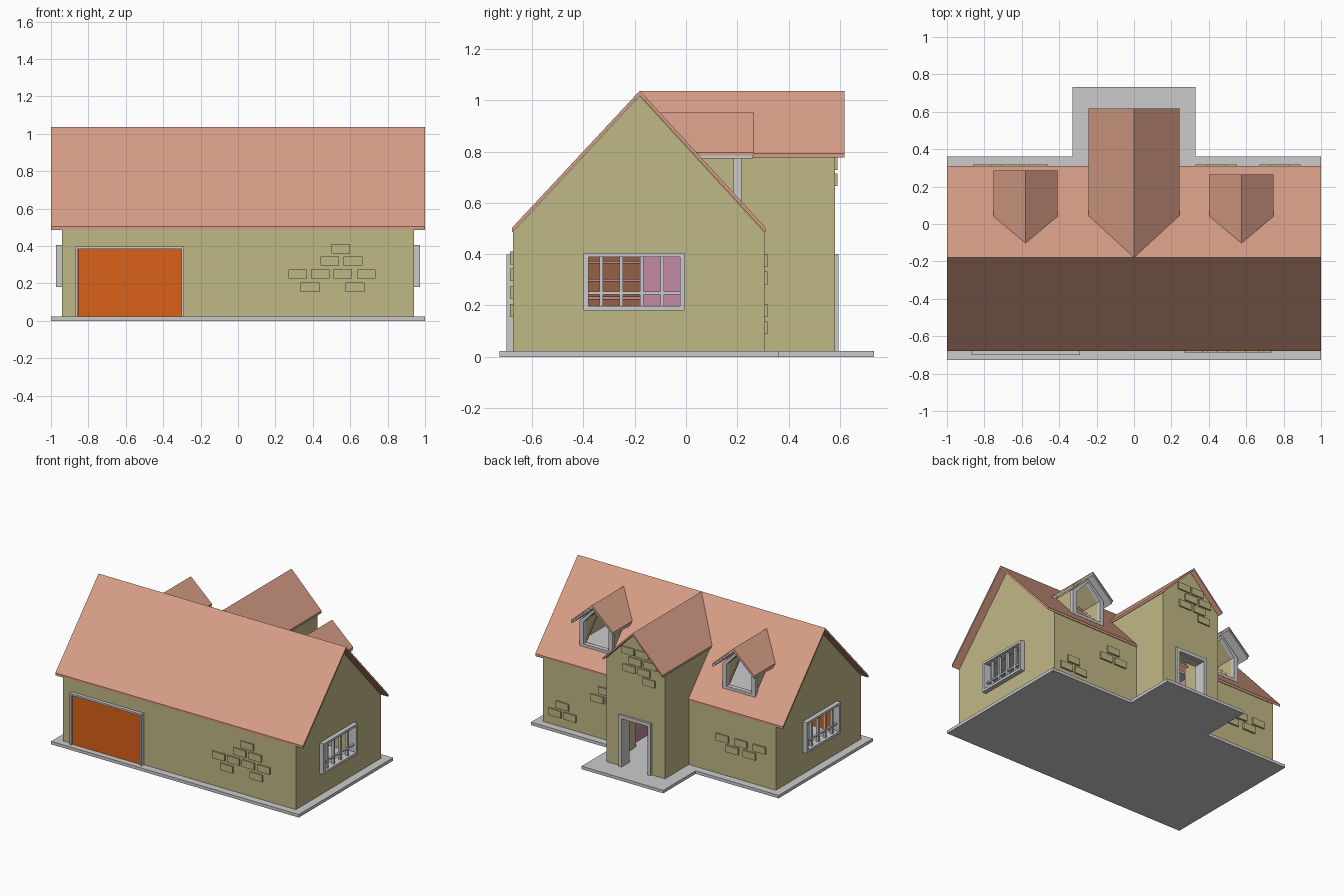
import bpy, bmesh

if "Cube" in bpy.data.objects:
    bpy.data.objects.remove(bpy.data.objects["Cube"])

def material(name, rgb):
    m = bpy.data.materials.new(name)
    m.diffuse_color = (*rgb, 1)
    m.use_nodes = True
    m.node_tree.nodes["Principled BSDF"].inputs["Base Color"].default_value = m.diffuse_color
    return m

TAN = material("plaster", (0.53, 0.48, 0.24))
ROOF = material("roof_tile", (0.68, 0.34, 0.24))
ORANGE = material("garage_orange", (0.70, 0.12, 0.01))
PINK = material("pink_plaster", (0.55, 0.25, 0.38))
BROWN = material("stair_wood", (0.30, 0.12, 0.06))

def place(p, d, axis):
    u, v = p
    return {"x": (d, u, v), "y": (u, d, v), "z": (u, v, d)}[axis]

def finish(name, bm, mat):
    bmesh.ops.recalc_face_normals(bm, faces=bm.faces)
    me = bpy.data.meshes.new(name)
    bm.to_mesh(me)
    bm.free()
    if mat:
        me.materials.append(mat)
    ob = bpy.data.objects.new(name, me)
    bpy.context.collection.objects.link(ob)
    return ob

def prism(name, pts, axis, a, b, mat=None):
    """Solid profile extruded along an axis."""
    bm = bmesh.new()
    A = [bm.verts.new(place(p, a, axis)) for p in pts]
    B = [bm.verts.new(place(p, b, axis)) for p in pts]
    bm.faces.new(A)
    bm.faces.new(B)
    for i in range(len(pts)):
        j = (i + 1) % len(pts)
        bm.faces.new((A[i], A[j], B[j], B[i]))
    return finish(name, bm, mat)

def ring(name, outer, inner, axis, a, b, mat=None):
    """Hollow profile extruded along an axis."""
    bm = bmesh.new()
    loops = [[bm.verts.new(place(p, d, axis)) for p in pts]
             for pts, d in ((outer, a), (outer, b), (inner, b), (inner, a))]
    for k in range(4):
        P, Q = loops[k], loops[(k + 1) % 4]
        for i in range(len(P)):
            j = (i + 1) % len(P)
            bm.faces.new((P[i], P[j], Q[j], Q[i]))
    return finish(name, bm, mat)

def rect(u0, u1, v0, v1):
    return [(u0, v0), (u1, v0), (u1, v1), (u0, v1)]

def box(name, x0, x1, y0, y1, z0, z1, mat=None):
    return prism(name, rect(x0, x1, y0, y1), "z", z0, z1, mat)

def gable(c, w, z0, eave, top):
    return [(c - w, z0), (c + w, z0), (c + w, eave), (c, top), (c - w, eave)]

def chevron(c, w0, w1, eave, top, t):
    return [(c - w0, eave), (c, top), (c + w1, eave),
            (c + w1, eave - t), (c, top - t), (c - w0, eave - t)]

def cut(ob, *cutters):
    for c in cutters:
        m = ob.modifiers.new("cut", "BOOLEAN")
        m.operation = "DIFFERENCE"
        m.solver = "EXACT"
        m.object = c
        bpy.context.view_layer.objects.active = ob
        bpy.ops.object.modifier_apply(modifier=m.name)

cutters = []
def cutter(ob):
    ob.hide_render = True
    cutters.append(ob)
    return ob

# base slab with porch step
prism("base_slab", [(-1, -.727), (1, -.727), (1, .36), (.33, .36), (.33, .733),
                    (-.33, .733), (-.33, .36), (-1, .36)], "z", 0, .022)

# main walls, hollow, with openings
HOUSE = [(-.675, .02), (.305, .02), (.305, .486), (-.18, 1.017), (-.675, .486)]
solid = cutter(prism("house_cutter", HOUSE, "x", -.94, .94))
walls = prism("main_walls", HOUSE, "x", -.94, .94, TAN)
hollow = cutter(box("hollow_cutter", -.91, .91, -.645, .275, -.1, 1.2))
win_cut = cutter(box("window_cutter", -1.1, 1.1, -.385, -.02, .195, .39))
garage_cut = cutter(box("garage_cutter", -.855, -.3, -.8, -.5, -.1, .385))
hall_cut = cutter(box("hall_cutter", -.21, .21, .2, .4, -.1, .6))
cut(walls, hollow, win_cut, garage_cut, hall_cut)

# porch walls
porch = prism("porch_walls", gable(0, .236, .02, .779, 1.02), "y", -.15, .58, TAN)
porch_in = cutter(box("porch_cutter", -.205, .205, -.3, .55, -.1, 1.2))
door_cut = cutter(box("door_cutter", -.11, .11, .4, .7, -.1, .375))
cut(porch, porch_in, door_cut, solid)

# roofs
roof = prism("main_roof", chevron(-.18, .498, .49, .503, 1.037, .018), "x", -1, 1, ROOF)
porch_roof = prism("porch_roof", chevron(0, .242, .242, .793, 1.036, .016), "y", -.18, .618, ROOF)
cut(porch_roof, solid)

# dormers
for side, cx, end in (("left", -.58, .285), ("right", .575, .265)):
    outer = gable(cx, .125, .56, .80, .93)
    inner = gable(cx, .10, .625, .785, .895)
    hole = cutter(prism(side + "_dormer_cutter", inner, "y", -.05, .3))
    cut(roof, hole)
    cheeks = ring(side + "_dormer_walls", outer, gable(cx, .105, .58, .79, .905), "y", -.1, .195, TAN)
    top = prism(side + "_dormer_roof", chevron(cx, .17, .17, .797, .952, .012), "y", -.12, end, ROOF)
    soffit = prism(side + "_dormer_soffit", chevron(cx, .168, .168, .786, .940, .014), "y", -.12, end - .004)
    ring(side + "_dormer_frame", gable(cx, .132, .605, .79, .915), inner, "y", .185, .217)
    cut(cheeks, solid)
    cut(top, solid)
    cut(soffit, solid)

# garage door and frame
box("garage_door", -.856, -.299, -.685, -.665, .022, .386, ORANGE)
def door_frame(name, x0, x1, top, t, y0, y1):
    prism(name, [(x0, .022), (x0, top), (x1, top), (x1, .022), (x1 - t, .022),
                 (x1 - t, top - t), (x0 + t, top - t), (x0 + t, .022)], "y", y0, y1)
door_frame("garage_frame", -.87, -.288, .398, .013, -.7, -.65)
door_frame("porch_door_frame", -.13, .13, .4, .025, .50, .595)

# side windows
for side, s in (("left", -1), ("right", 1)):
    ring(side + "_window_frame", rect(-.4, -.005, .18, .405), rect(-.38, -.023, .198, .388),
         "x", s * .91, s * .972)
    for i, y in enumerate((-.33, -.252, -.172, -.092)):
        prism(f"{side}_window_bar_{i}", rect(y - .007, y + .007, .195, .39), "x", s * .935, s * .955)
    prism(side + "_window_rail", rect(-.385, -.02, .243, .255), "x", s * .937, s * .953)

# interior: attic floor, partitions, stairs
box("attic_floor", -.91, .91, -.645, .275, .455, .47)
box("partition_left", -.27, -.25, -.645, .275, .022, .455, PINK)
box("partition_right", .25, .27, -.17, .275, .022, .455, PINK)
for i in range(6):
    box(f"stair_{i}", -.25, .29 - .09 * i, -.62, -.18, .022 + .07 * i, .086 + .07 * i, BROWN)

# raised bricks
def bricks(name, y0, y1, centres):
    for i, (x, z) in enumerate(centres):
        box(f"{name}_brick_{i}", x - .05, x + .05, y0, y1, z - .025, z + .025, TAN)

bricks("front", -.686, -.66, [(.55, .385), (.49, .32), (.615, .32), (.32, .25), (.44, .25),
                              (.56, .25), (.685, .25), (.385, .18), (.625, .18)])
bricks("back", .29, .317, [(.44, .375), (.38, .307), (.5, .307), (.78, .18), (.72, .113), (.84, .113),
                           (-.51, .29), (-.66, .29), (-.81, .29), (-.59, .225), (-.73, .225)])
bricks("porch", .565, .59, [(.06, .88), (-.055, .88), (.0, .815), (-.12, .815),
                            (.05, .752), (-.07, .752), (-.11, .69)])

for c in cutters:
    bpy.data.objects.remove(c, do_unlink=True)
